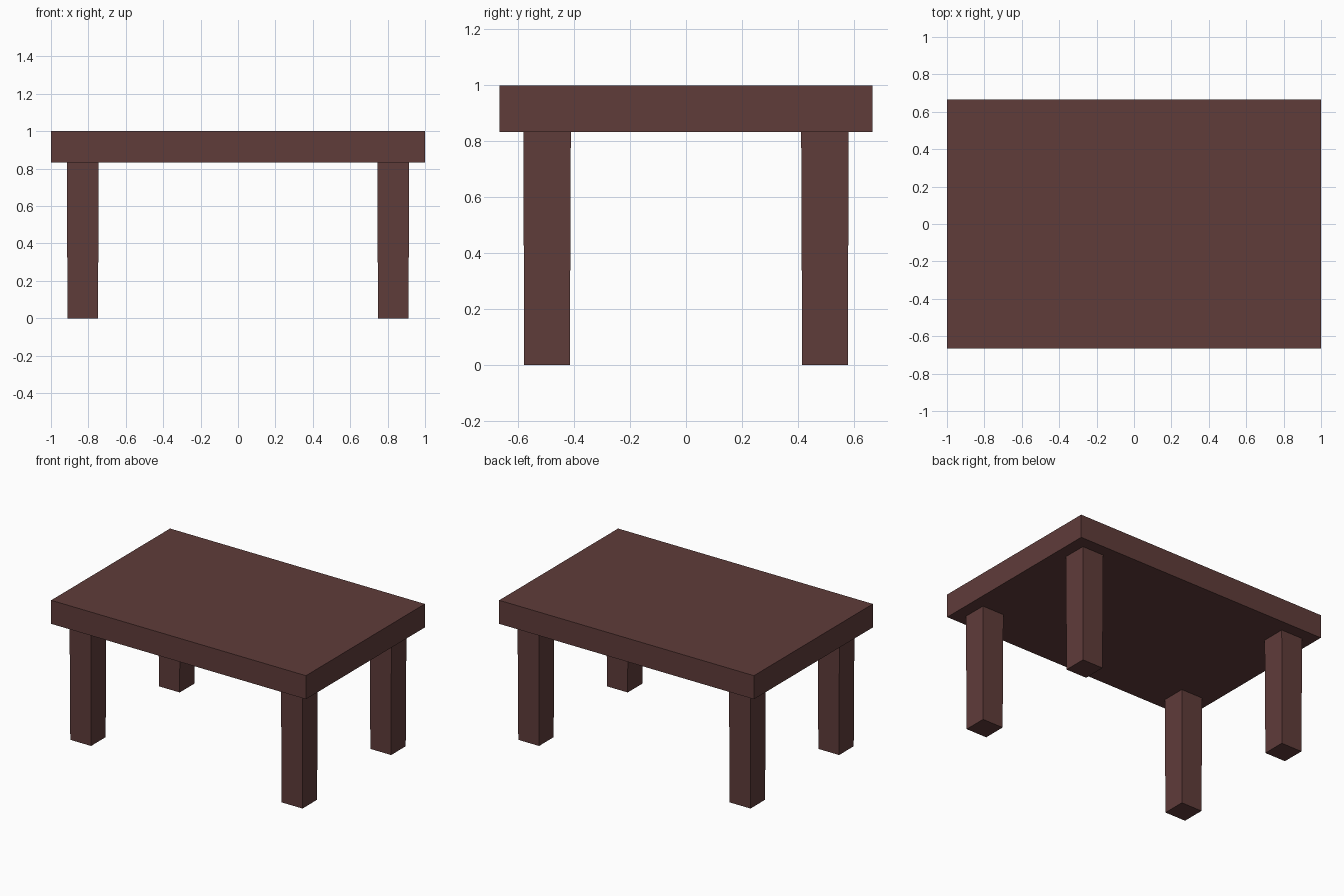
import bpy, bmesh

if "Cube" in bpy.data.objects:
    bpy.data.objects.remove(bpy.data.objects["Cube"])

wood = bpy.data.materials.new("dark_wood")
wood.diffuse_color = (0.115, 0.045, 0.042, 1)
wood.use_nodes = True
wood.node_tree.nodes["Principled BSDF"].inputs["Base Color"].default_value = wood.diffuse_color


def block(name, centre, top_size, z0, z1, taper=1.0):
    """Box from z0 to z1; the bottom is scaled by taper."""
    bm = bmesh.new()
    bmesh.ops.create_cube(bm, size=1)
    for v in bm.verts:
        s = taper if v.co.z < 0 else 1.0
        v.co = (v.co.x * top_size[0] * s, v.co.y * top_size[1] * s,
                z0 if v.co.z < 0 else z1)
    mesh = bpy.data.meshes.new(name)
    bm.to_mesh(mesh)
    bm.free()
    mesh.materials.append(wood)
    obj = bpy.data.objects.new(name, mesh)
    obj.location = (centre[0], centre[1], 0)
    bpy.context.collection.objects.link(obj)
    return obj


# Thick rectangular top
block("table_top", (0, 0), (2.0, 1.333), 0.833, 1.0)

# Four very slightly tapered square legs, meeting the underside of the top
for side, x in (("left", -0.83), ("right", 0.83)):
    for end, y in (("front", -0.497), ("back", 0.497)):
        block(f"{end}_{side}_leg", (x, y), (0.17, 0.17), 0.0, 0.833, taper=0.96)
